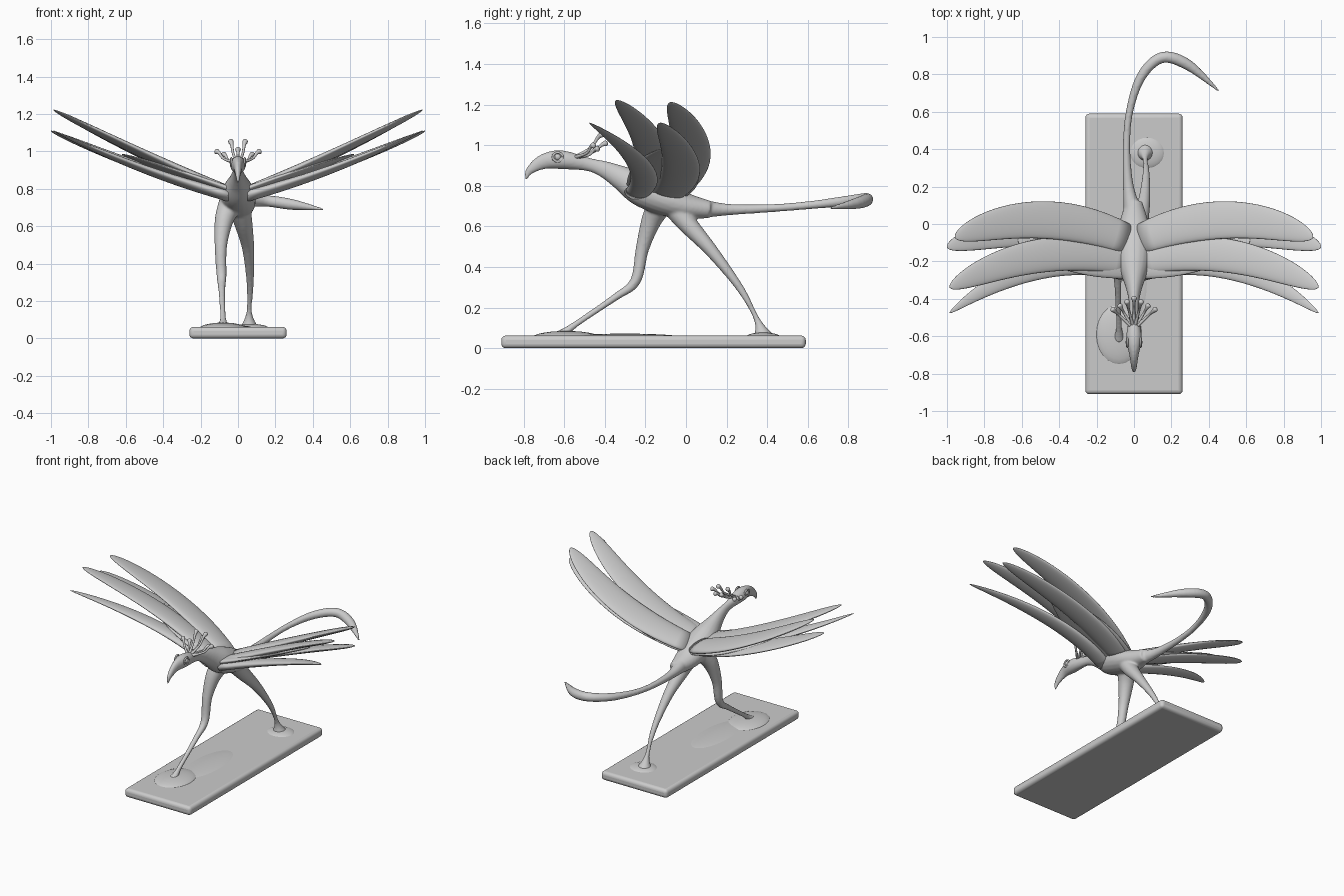
import bpy, bmesh, math
from mathutils import Vector

if "Cube" in bpy.data.objects:
    bpy.data.objects.remove(bpy.data.objects["Cube"])


def spline(p, steps=6):
    # Catmull-Rom interpolation of equal-length tuples
    out = []
    for i in range(len(p) - 1):
        a, b, c, d = p[max(i - 1, 0)], p[i], p[i + 1], p[min(i + 2, len(p) - 1)]
        for k in range(steps):
            t = k / steps
            out.append([0.5 * (2 * q + (r - o) * t + (2 * o - 5 * q + 4 * r - s) * t * t
                               + (3 * q - o - 3 * r + s) * t ** 3)
                        for o, q, r, s in zip(a, b, c, d)])
    return out + [list(p[-1])]


def finish(name, bm):
    me = bpy.data.meshes.new(name)
    bm.to_mesh(me)
    bm.free()
    for f in me.polygons:
        f.use_smooth = True
    ob = bpy.data.objects.new(name, me)
    bpy.context.collection.objects.link(ob)
    return ob


def loft(name, rows, ref=(1, 0, 0), sides=20):
    # elliptical tube through rows (x, y, z, width, height); width lies along ref
    pos = [Vector(r[:3]) for r in rows]
    ref = Vector(ref)
    bm = bmesh.new()
    rings = []
    for i, r in enumerate(rows):
        t = (pos[min(i + 1, len(pos) - 1)] - pos[max(i - 1, 0)]).normalized()
        w = (ref - t * ref.dot(t)).normalized()
        n = t.cross(w)
        a, b = max(r[3], 0.002), max(r[-1], 0.002)
        rings.append([bm.verts.new(pos[i] + w * a * math.cos(u) + n * b * math.sin(u))
                      for u in (2 * math.pi * k / sides for k in range(sides))])
    for q, s in zip(rings, rings[1:]):
        for k in range(sides):
            j = (k + 1) % sides
            bm.faces.new((q[k], q[j], s[j], s[k]))
    bm.faces.new(rings[0][::-1])
    bm.faces.new(rings[-1])
    bmesh.ops.recalc_face_normals(bm, faces=bm.faces)
    return finish(name, bm)


def blob(name, loc, size):
    bm = bmesh.new()
    bmesh.ops.create_uvsphere(bm, u_segments=24, v_segments=14, radius=1)
    for v in bm.verts:
        v.co = Vector(loc) + Vector([c * s for c, s in zip(v.co, size)])
    return finish(name, bm)


def feather(name, root, mid, tip, width, bluntness):
    # curved blade that thins and rounds off towards its tip
    a, m, c = Vector(root), Vector(mid), Vector(tip)
    b = 2 * m - (a + c) / 2
    rows = []
    for k in range(25):
        t = math.sin(math.pi / 2 * k / 24)
        p = a * (1 - t) ** 2 + b * 2 * t * (1 - t) + c * t * t
        end = math.sqrt(max(1 - t ** bluntness, 0))
        rows.append((*p, width * (0.7 + 0.8 * t - 1.05 * t * t) * end, (0.03 - 0.018 * t) * end))
    loft(name, rows, ref=(0, 1, -0.16), sides=28).modifiers.new("mirror", "MIRROR")


# base slab with soft edges
bpy.ops.mesh.primitive_cube_add(size=1, location=(0, -0.16, 0.031))
base = bpy.context.object
base.name = "base"
base.scale = (0.52, 1.5, 0.062)
bpy.ops.object.transform_apply(location=False, rotation=False, scale=True)
bev = base.modifiers.new("bevel", "BEVEL")
bev.width, bev.segments = 0.022, 4
bpy.ops.object.shade_smooth_by_angle()

# mounds under the feet
blob("front_mound", (-0.08, -0.59, 0.05), (0.13, 0.17, 0.035))
blob("middle_mound", (-0.03, -0.3, 0.05), (0.12, 0.3, 0.022))
blob("rear_mound", (0.07, 0.38, 0.05), (0.1, 0.09, 0.028))

# beak, head, neck and torso: y, z, half width, half height
profile = [(-0.79, 0.828, 0.005, 0.006), (-0.77, 0.875, 0.014, 0.021), (-0.7, 0.92, 0.025, 0.038),
           (-0.61, 0.928, 0.042, 0.046), (-0.48, 0.905, 0.025, 0.033), (-0.4, 0.88, 0.03, 0.042),
           (-0.32, 0.84, 0.05, 0.06), (-0.22, 0.785, 0.085, 0.085), (-0.1, 0.735, 0.095, 0.083),
           (0, 0.7, 0.08, 0.065), (0.12, 0.683, 0.044, 0.042)]
body = loft("body", spline([(0, *p) for p in profile]))

# tail sweeping to one side: x, y, z, radius
tail = loft("tail", spline([
    (0, 0.04, 0.69, 0.055), (-0.03, 0.2, 0.683, 0.029), (-0.04, 0.42, 0.69, 0.02), (-0.022, 0.61, 0.705, 0.02),
    (0.04, 0.79, 0.725, 0.026), (0.15, 0.89, 0.735, 0.03), (0.29, 0.85, 0.716, 0.029),
    (0.455, 0.71, 0.69, 0.006)]), ref=(0, 0, 1))

# striding legs: x, y, z, radius
front_leg = loft("front_leg", spline([
    (-0.04, -0.12, 0.72, 0.065), (-0.075, -0.17, 0.63, 0.05), (-0.092, -0.215, 0.49, 0.033),
    (-0.088, -0.25, 0.33, 0.026), (-0.086, -0.35, 0.25, 0.018), (-0.08, -0.555, 0.11, 0.016),
    (-0.08, -0.61, 0.06, 0.035)]))
rear_leg = loft("rear_leg", spline([
    (0.01, -0.05, 0.69, 0.06), (0.03, 0.01, 0.61, 0.048), (0.055, 0.13, 0.475, 0.032),
    (0.065, 0.27, 0.29, 0.019), (0.06, 0.35, 0.14, 0.015), (0.06, 0.38, 0.055, 0.05)]))

# blend body, tail and legs into one sculpted skin
parts = [body, tail, front_leg, rear_leg]
with bpy.context.temp_override(active_object=body, object=body, selected_objects=parts,
                               selected_editable_objects=parts):
    bpy.ops.object.join()
skin = body.modifiers.new("skin", "REMESH")
skin.mode, skin.voxel_size, skin.use_smooth_shade = "VOXEL", 0.007, True
soft = body.modifiers.new("smooth", "SMOOTH")
soft.factor, soft.iterations = 0.5, 6

# wing feathers, mirrored left to right
feather("front_lower_feather", (0.04, -0.25, 0.76), (0.5, -0.23, 0.905), (0.985, -0.475, 1.11), 0.08, 4)
feather("front_upper_feather", (0.04, -0.2, 0.78), (0.5, -0.17, 0.985), (0.985, -0.34, 1.222), 0.108, 12)
feather("rear_lower_feather", (0.04, -0.1, 0.76), (0.5, -0.025, 0.91), (1.0, -0.125, 1.11), 0.112, 12)
feather("rear_upper_feather", (0.04, -0.08, 0.78), (0.5, 0.022, 0.98), (0.957, -0.073, 1.212), 0.12, 12)
feather("wing_coverts", (0, -0.16, 0.765), (0.3, -0.1, 0.865), (0.62, -0.09, 0.985), 0.2, 5)

# crest: a fan of knobbed stalks
for i in range(7):
    s = (i - 3) / 3
    r = Vector((0.012 * s, -0.55, 0.94))
    t = Vector((0.115 * s, -0.395 - 0.06 * abs(s), 1.06 - 0.05 * (i % 2) - 0.06 * s * s))
    m = r.lerp(t, 0.5) + Vector((0.012 * s, 0.012, -0.01))
    e = r.lerp(t, 0.85)
    stalk = [(*r, 0.01), (*m, 0.007), (*e, 0.009), (*t, 0.015), (*(t + (t - e) * 0.4), 0.005)]
    loft(f"crest_feather_{i + 1}", spline(stalk, 4), sides=10)

# eyes with raised rims
for s, side in ((-1, "left"), (1, "right")):
    blob(f"{side}_eye", (s * 0.034, -0.632, 0.942), (0.011, 0.015, 0.015))
    rim = [(s * 0.036, -0.632 + 0.024 * math.cos(a), 0.942 + 0.022 * math.sin(a), 0.006)
           for a in (math.pi * k / 10 for k in range(21))]
    loft(f"{side}_eye_rim", rim, sides=8)
